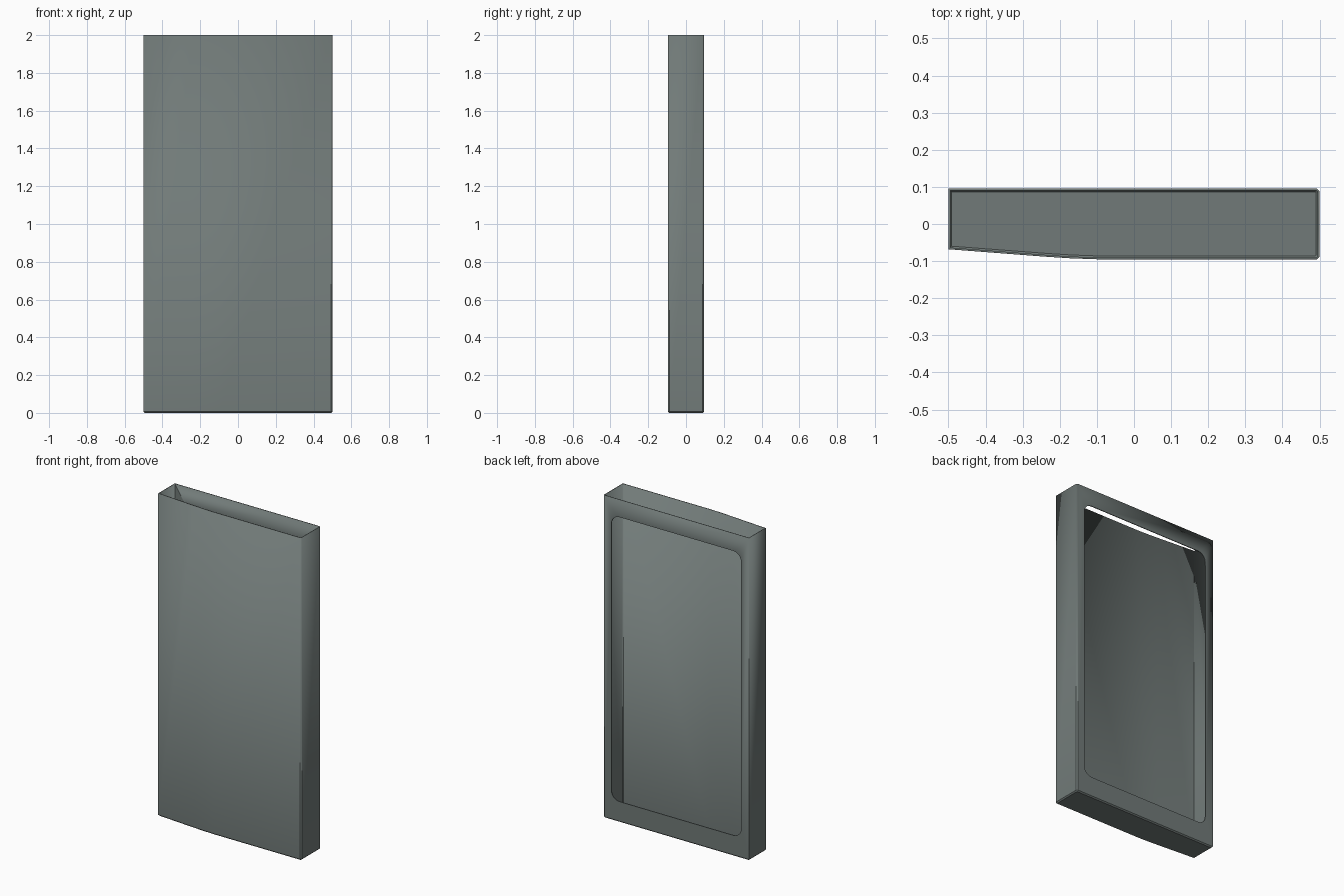
import bpy, bmesh, math

cube = bpy.data.objects.get("Cube")
if cube:
    bpy.data.objects.remove(cube, do_unlink=True)

HEIGHT, WALL, CHAMFER = 2.0, 0.005, 0.007
HALF_W, HALF_D = 0.5, 0.095

grey = bpy.data.materials.new("grey_green")
grey.use_nodes = True
colour = (0.165, 0.195, 0.188, 1)
grey.diffuse_color = colour
grey.node_tree.nodes["Principled BSDF"].inputs["Base Color"].default_value = colour


def prism(name, outline, direction, open_top=False):
    """Extrude a closed outline into a solid, or into an open-topped tray."""
    bm = bmesh.new()
    base = bm.faces.new([bm.verts.new(p) for p in outline])
    grown = bmesh.ops.extrude_face_region(bm, geom=[base], use_keep_orig=True)
    moved = [g for g in grown["geom"] if isinstance(g, bmesh.types.BMVert)]
    bmesh.ops.translate(bm, verts=moved, vec=direction)
    bmesh.ops.recalc_face_normals(bm, faces=bm.faces)
    if open_top:
        lid = [f for f in bm.faces if f.normal.z > 0.9]
        bmesh.ops.delete(bm, geom=lid, context="FACES_ONLY")
        rim = [e for e in bm.edges if all(v.co.z < 0.001 for v in e.verts)]
        bmesh.ops.bevel(bm, geom=rim, offset=CHAMFER, segments=1, affect="EDGES")
    mesh = bpy.data.meshes.new(name)
    bm.to_mesh(mesh)
    bm.free()
    obj = bpy.data.objects.new(name, mesh)
    bpy.context.collection.objects.link(obj)
    mesh.materials.append(grey)
    return obj


# Sleeve: chamfered on its left side, front tapering towards its right side
c = CHAMFER
outline = [(-HALF_W, -0.068), (-0.24, -0.088), (-0.17, -0.0925), (-0.10, -HALF_D),
           (HALF_W - c, -HALF_D), (HALF_W, c - HALF_D),
           (HALF_W, HALF_D - c), (HALF_W - c, HALF_D), (-HALF_W, HALF_D)]
sleeve = prism("sleeve", [(x, y, 0) for x, y in outline], (0, 0, HEIGHT), True)
shell = sleeve.modifiers.new("wall", "SOLIDIFY")
shell.thickness = WALL
shell.offset = -1
shell.use_even_offset = True

# Rounded window through the back wall
RADIUS, LOW, HIGH, SIDE = 0.055, 0.128, 1.892, 0.445
corners = [(SIDE, HIGH), (-SIDE, HIGH), (-SIDE, LOW), (SIDE, LOW)]
window = []
for i, (x, z) in enumerate(corners):
    cx = x - math.copysign(RADIUS, x)
    cz = z - RADIUS if z == HIGH else z + RADIUS
    for step in range(9):
        a = (i + step / 8) * math.pi / 2
        window.append((cx + RADIUS * math.cos(a), 0.05, cz + RADIUS * math.sin(a)))
cutter = prism("window_cutter", window, (0, 0.1, 0))
cutter.hide_render = True
cutter.hide_viewport = True
cutter.display_type = "WIRE"

cut = sleeve.modifiers.new("window", "BOOLEAN")
cut.operation = "DIFFERENCE"
cut.solver = "EXACT"
cut.object = cutter

# Soft bend across the front, crisp edges elsewhere
bpy.ops.object.select_all(action="DESELECT")
sleeve.select_set(True)
bpy.context.view_layer.objects.active = sleeve
bpy.ops.object.shade_smooth_by_angle(angle=math.radians(30))
